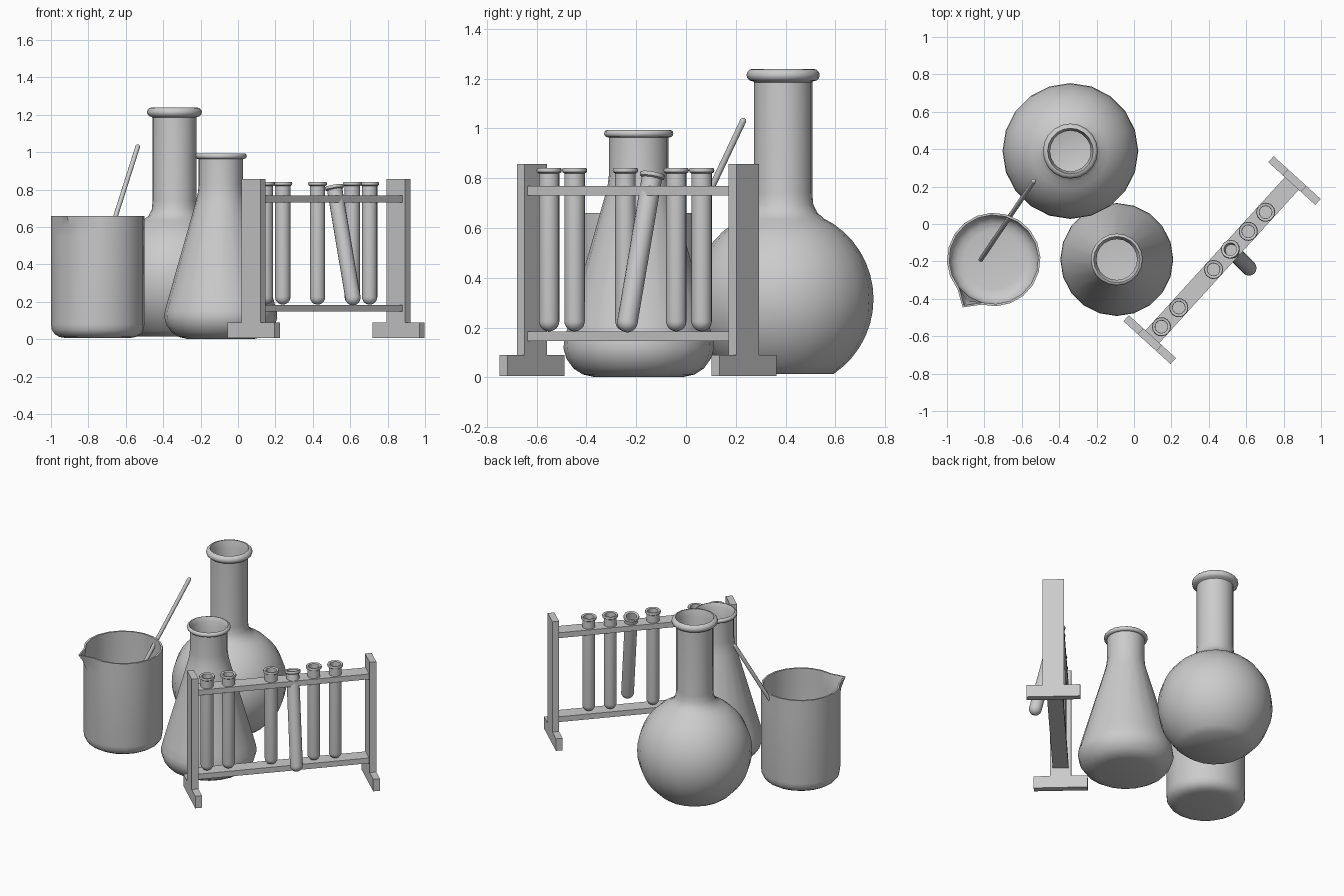
import bpy, bmesh
from math import sin, cos, pi, radians, sqrt, atan2
from mathutils import Vector, Matrix

if "Cube" in bpy.data.objects:
    bpy.data.objects.remove(bpy.data.objects["Cube"])

def finish(name, bm, smooth=True):
    bmesh.ops.recalc_face_normals(bm, faces=bm.faces[:])
    me = bpy.data.meshes.new(name)
    bm.to_mesh(me)
    bm.free()
    ob = bpy.data.objects.new(name, me)
    bpy.context.collection.objects.link(ob)
    if smooth:
        bpy.ops.object.select_all(action='DESELECT')
        ob.select_set(True)
        bpy.context.view_layer.objects.active = ob
        bpy.ops.object.shade_smooth_by_angle(angle=radians(40))
    return ob

def lathe(profile, sides, phase=0.0):
    """Revolve an (r, z) profile and cap both of its ends."""
    bm = bmesh.new()
    rings = [[bm.verts.new((r * cos(phase + 2 * pi * i / sides),
                            r * sin(phase + 2 * pi * i / sides), z))
              for i in range(sides)] for r, z in profile]
    for a, b in zip(rings, rings[1:]):
        for i in range(sides):
            j = (i + 1) % sides
            bm.faces.new((a[i], a[j], b[j], b[i]))
    bm.faces.new(rings[0])
    bm.faces.new(rings[-1])
    return bm, rings

def arc(cr, cz, rad, a0, a1, n):
    return [(cr + rad * cos(radians(a0 + (a1 - a0) * i / n)),
             cz + rad * sin(radians(a0 + (a1 - a0) * i / n))) for i in range(n + 1)]

def inner(profile, wall):
    """Inner wall of a vessel, listed from top to bottom."""
    return [(r - wall, z + (wall if z < 0.1 else 0)) for r, z in reversed(profile)]

# Round flask: ball body, filleted shoulder, straight neck, rolled lip
body = arc(0, 0.315, 0.363, -56, 56, 14) + [(0.165, 0.637), (0.137, 0.662), (0.121, 0.695), (0.117, 0.74), (0.117, 1.185)]
lip = arc(0.122, 1.214, 0.025, -90, 90, 6)
bm, _ = lathe(body + lip + inner(body, 0.008), 20)
finish("round_flask", bm).location = (-0.34, 0.39, 0)

# Conical flask
body = [(0.18, 0.002), (0.225, 0.012), (0.262, 0.036), (0.29, 0.075), (0.302, 0.115), (0.299, 0.15),
        (0.283, 0.21), (0.135, 0.73), (0.124, 0.775), (0.119, 0.82), (0.119, 0.965)]
lip = arc(0.124, 0.979, 0.015, -90, 90, 6)
bm, _ = lathe(body + lip + inner(body, 0.01), 20)
finish("conical_flask", bm).location = (-0.092, -0.19, 0)

# Beaker with a pouring spout pulled out of the rim
body = [(0.17, 0.006), (0.205, 0.012), (0.23, 0.027), (0.246, 0.05), (0.25, 0.08), (0.25, 0.55), (0.25, 0.61), (0.25, 0.66)]
bm, rings = lathe(body + inner(body, 0.012), 20, radians(237))
for ring in rings:
    v = ring[0]
    if v.co.z > 0.58:
        v.co += Vector((cos(radians(237)), sin(radians(237)), 0)) * (0.055 if v.co.z > 0.63 else 0.024)
finish("beaker", bm).location = (-0.75, -0.19, 0)

# Glass stirring rod leaning in the beaker
low, high = Vector((-0.822, -0.195, 0.13)), Vector((-0.533, 0.234, 1.04))
length = (high - low).length
rod = arc(0, 0.012, 0.0125, -80, 0, 3) + arc(0, length - 0.012, 0.0125, 0, 80, 3)
bm, _ = lathe(rod, 12)
ob = finish("stirring_rod", bm)
ob.rotation_euler = (high - low).to_track_quat('Z', 'Y').to_euler()
ob.location = low

# Rack, turned about the vertical axis; local x runs along the shelves
TURN = radians(47.7)
RACK = Matrix.Translation((0.471, -0.193, 0)) @ Matrix.Rotation(TURN, 4, 'Z')

def rack_box(name, x, size, z0, z1):
    bm = bmesh.new()
    bmesh.ops.create_cube(bm, size=1, matrix=Matrix.Translation((x, 0, (z0 + z1) / 2))
                          @ Matrix.Diagonal((size[0], size[1], z1 - z0, 1)))
    finish(name, bm, False).matrix_world = RACK

# End boards: one inverted-T outline each, extruded to the board thickness
for side, x in (("left", -0.575), ("right", 0.575)):
    half = [(0.17, 0.006), (0.17, 0.09), (0.067, 0.09), (0.067, 0.857)]
    outline = half + [(-y, z) for y, z in reversed(half)]
    bm = bmesh.new()
    face = bm.faces.new([bm.verts.new((x - 0.0215, y, z)) for y, z in outline])
    ext = bmesh.ops.extrude_face_region(bm, geom=[face])
    bmesh.ops.translate(bm, vec=(0.043, 0, 0),
                        verts=[e for e in ext["geom"] if isinstance(e, bmesh.types.BMVert)])
    finish("rack_end_" + side, bm, False).matrix_world = RACK

for name, z in (("lower", 0.147), ("upper", 0.731)):
    rack_box("rack_shelf_" + name, 0, (1.107, 0.1), z, z + 0.037)

# Test tubes: round bottom, flared rim, hollow inside
TOP = 0.656
def tube(name):
    prof = arc(0, 0.041, 0.041, -85, 0, 6) + [(0.041, TOP - 0.022)]
    rim = [(0.049, TOP - 0.017), (0.051, TOP - 0.009), (0.048, TOP - 0.001), (0.042, TOP), (0.034, TOP - 0.004)]
    inside = [(0.033, TOP - 0.02)] + arc(0, 0.041, 0.033, 0, -85, 5)
    bm, _ = lathe(prof + rim + inside, 16)
    return finish(name, bm)

for i in (0, 1, 3, 5, 6):
    tube("test_tube_%d" % i).matrix_world = RACK @ Matrix.Translation((-0.482 + 0.138 * i, 0, 0.185))

# One tube has slipped out at the bottom and leans
ob = tube("leaning_test_tube")
foot, head = Vector((0.621, -0.242, 0.182)), Vector((0.513, -0.133, 0.825))
ob.rotation_euler = (head - foot).to_track_quat('Z', 'Y').to_euler()
ob.location = foot
